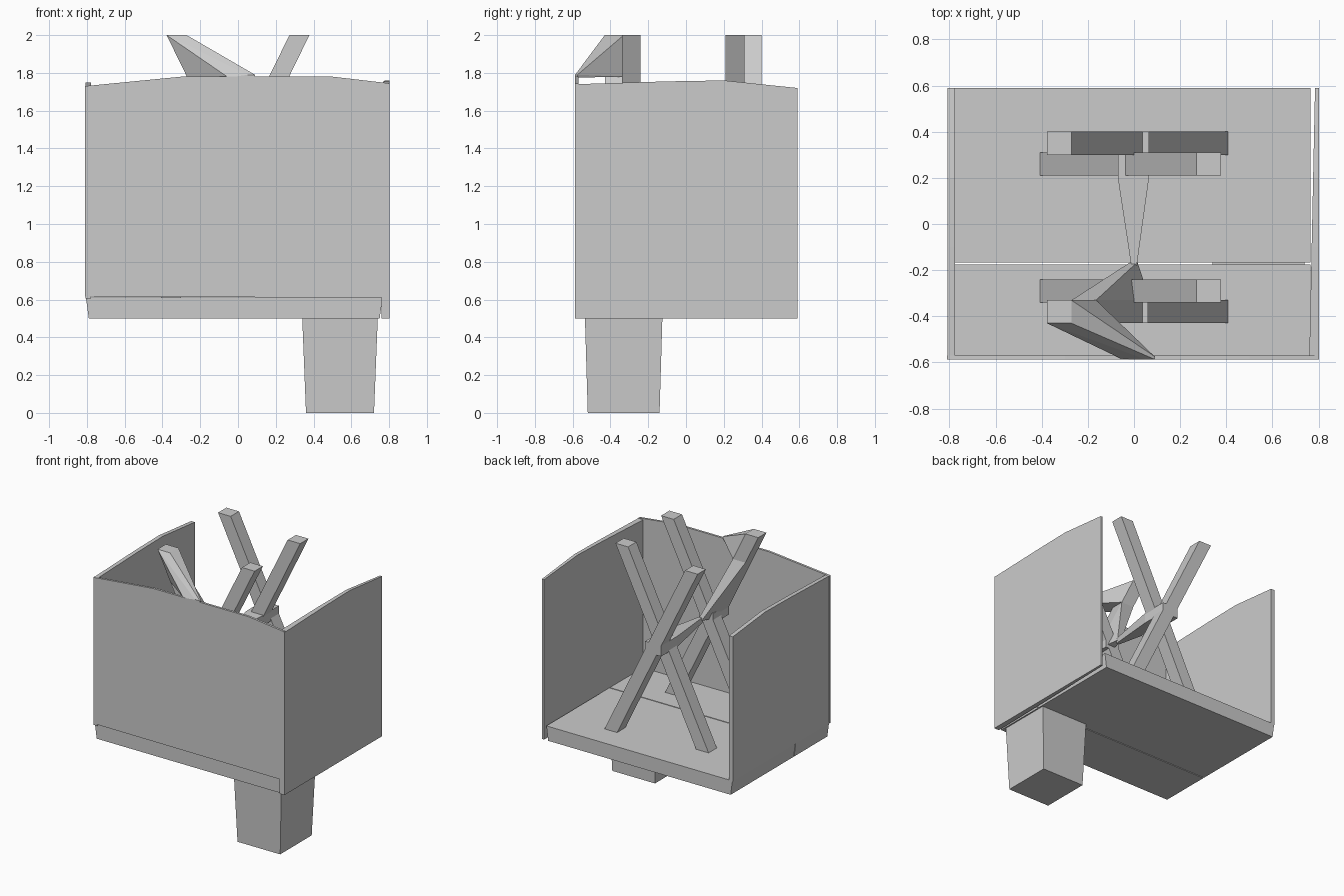
import bpy, bmesh

if "Cube" in bpy.data.objects:
    bpy.data.objects.remove(bpy.data.objects["Cube"])


def hull(name, points):
    """Convex solid around a set of points."""
    bm = bmesh.new()
    for p in points:
        bm.verts.new(p)
    res = bmesh.ops.convex_hull(bm, input=bm.verts)
    loose = [v for v in bm.verts if not v.link_faces]
    bmesh.ops.delete(bm, geom=loose, context='VERTS')
    bmesh.ops.recalc_face_normals(bm, faces=bm.faces)
    mesh = bpy.data.meshes.new(name)
    bm.to_mesh(mesh)
    bm.free()
    ob = bpy.data.objects.new(name, mesh)
    bpy.context.collection.objects.link(ob)
    return ob


def rect(x0, x1, y0, y1, z):
    return [(x, y, z) for x in (x0, x1) for y in (y0, y1)]


def bar_section(side, y0, y1, z):
    """Level slice of a leaning bar whose top leans to the given side."""
    c = side * (0.325 - 0.489 * (2.0 - z))
    return rect(c - 0.053, c + 0.053, y0, y1, z)


# Floor in two slabs with a narrow groove, sides sloping in at the bottom
for name, y0, y1 in (("floor_front", -0.575, -0.175), ("floor_back", -0.168, 0.59)):
    hull(name, rect(-0.79, 0.75, y0, y1, 0.5) + rect(-0.805, 0.765, y0, y1, 0.61))

# Front wall with a gently arched top
front = [(-0.81, 0.615), (0.77, 0.615), (-0.81, 1.73), (-0.3, 1.78), (0.5, 1.78), (0.8, 1.745), (0.8, 0.61)]
hull("front_wall", [(x, y, z) for x, z in front for y in (-0.587, -0.57)])

# Side walls, tops falling toward the back
top = [(-0.587, 1.74), (-0.1, 1.755), (0.2, 1.76), (0.59, 1.72)]
right = [(-0.587, 0.5), (0.59, 0.5)] + top
hull("right_wall", [(0.803, y, z) for y, z in right] +
     [(0.76 + 0.025 * (y + 0.587) / 1.177, y, z) for y, z in right])
left = [(-0.587, 0.605), (0.59, 0.605)] + [(y, z - 0.01) for y, z in top]
hull("left_wall", [(x, y, z) for y, z in left for x in (-0.808, -0.777)])

# Single tapered foot under the front right
hull("foot", rect(0.36, 0.72, -0.52, -0.14, 0) + rect(0.34, 0.74, -0.535, -0.125, 0.505))

# Crossed bars: back pair and front pair
bars = [("back_bar_inner", 1, 0.21, 0.31), ("back_bar_outer", -1, 0.30, 0.40),
        ("front_bar_inner", 1, -0.34, -0.24)]
for name, side, y0, y1 in bars:
    hull(name, bar_section(side, y0, y1, 0.6) + bar_section(side, y0, y1, 2.0))

# Front outer bar: plain leg, swollen middle, and top flaring onto the front wall
fy = (-0.43, -0.33)
hull("front_bar_leg", bar_section(-1, *fy, 0.6) + bar_section(-1, *fy, 1.35))
hull("front_bar_middle", bar_section(-1, *fy, 1.3) + bar_section(-1, *fy, 1.78) +
     rect(-0.015, 0.015, -0.17, -0.165, 1.33))
hull("front_bar_top", bar_section(-1, *fy, 1.78) + bar_section(-1, *fy, 2.0) +
     rect(-0.05, 0.09, -0.587, -0.575, 1.775) + rect(0.05, 0.09, -0.587, -0.575, 1.79))

# Tapering rod joining the crossings
hull("cross_rod", rect(-0.07, 0.065, 0.2, 0.4, 1.29) + rect(-0.07, 0.065, 0.2, 0.4, 1.37) +
     rect(-0.012, 0.012, -0.18, -0.17, 1.31) + rect(-0.012, 0.012, -0.18, -0.17, 1.35))
hull("front_pivot", rect(-0.06, 0.06, -0.43, -0.24, 1.29) + rect(-0.06, 0.06, -0.43, -0.24, 1.37))
